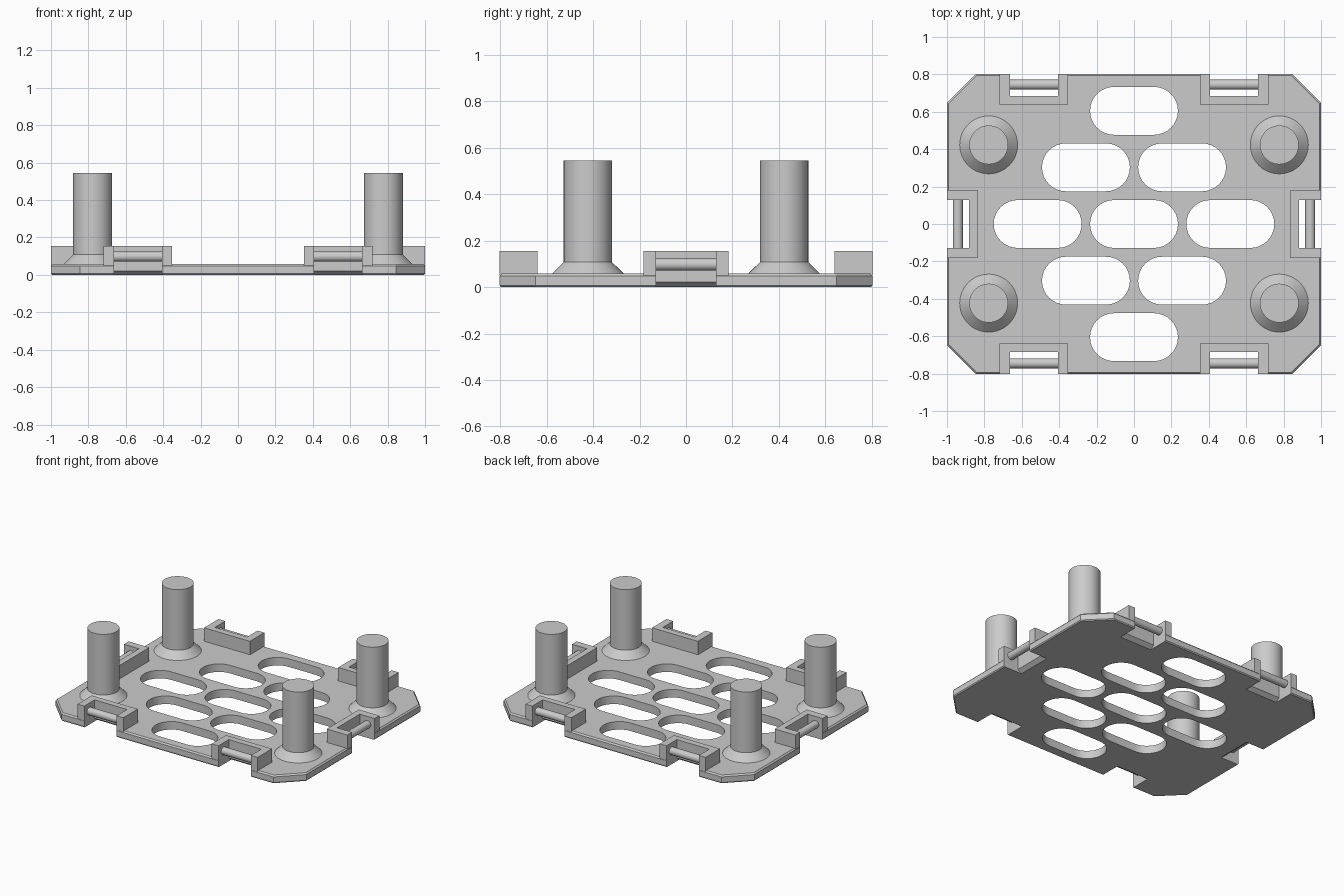
import bpy, bmesh, math
from mathutils import Matrix, Vector

if "Cube" in bpy.data.objects:
    bpy.data.objects.remove(bpy.data.objects["Cube"])

grey = bpy.data.materials.new("plain grey")
grey.diffuse_color = (0.6, 0.6, 0.6, 1)
grey.use_nodes = True
grey.node_tree.nodes["Principled BSDF"].inputs["Base Color"].default_value = grey.diffuse_color


def loft(name, rings, matrix=Matrix()):
    """Closed solid through rings of equal point count."""
    bm = bmesh.new()
    rows = [[bm.verts.new(matrix @ Vector(p)) for p in ring] for ring in rings]
    n = len(rows[0])
    for a, b in zip(rows, rows[1:]):
        for i in range(n):
            bm.faces.new((a[i], a[(i + 1) % n], b[(i + 1) % n], b[i]))
    bm.faces.new(rows[0][::-1])
    bm.faces.new(rows[-1])
    bmesh.ops.recalc_face_normals(bm, faces=bm.faces)
    mesh = bpy.data.meshes.new(name)
    bm.to_mesh(mesh)
    bm.free()
    mesh.materials.append(grey)
    obj = bpy.data.objects.new(name, mesh)
    bpy.context.collection.objects.link(obj)
    return obj


def select(obj):
    bpy.ops.object.select_all(action='DESELECT')
    obj.select_set(True)
    bpy.context.view_layer.objects.active = obj


def smooth(obj):
    select(obj)
    bpy.ops.object.shade_smooth_by_angle(angle=math.radians(30))


def circle(r, z, n=48):
    return [(r * math.cos(2 * math.pi * i / n), r * math.sin(2 * math.pi * i / n), z)
            for i in range(n)]


def octagon(inset, z):
    x, y, c = 1 - inset, 0.803 - inset, 0.155 - 0.586 * inset
    return [(x, y - c, z), (x - c, y, z), (c - x, y, z), (-x, y - c, z),
            (-x, c - y, z), (c - x, -y, z), (x - c, -y, z), (x, c - y, z)]


def stadium(z, half=0.107, r=0.128, n=16):
    pts = []
    for side, start in ((1, -math.pi / 2), (-1, math.pi / 2)):
        for i in range(n + 1):
            a = start + math.pi * i / n
            pts.append((side * half + r * math.cos(a), r * math.sin(a), z))
    return pts


# Base plate with cut corners and fine edge chamfers
plate = loft("base_plate", [octagon(0.006, 0), octagon(0, 0.007),
                            octagon(0, 0.048), octagon(0.009, 0.058)])
cutters = []

# Oblong holes in a diamond pattern
holes = [(0, 0), (-0.515, 0), (0.515, 0), (0, 0.605), (0, -0.605)]
holes += [(sx * 0.257, sy * 0.303) for sx in (-1, 1) for sy in (-1, 1)]
for x, y in holes:
    cutters.append(loft("hole_cutter", [stadium(-0.1), stadium(0.2)],
                        Matrix.Translation((x, y, 0))))

# Strap clips: local y points inward from the plate edge
clips = [(-0.535, -0.803, 0), (0.535, -0.803, 0), (1, 0, 90),
         (0.535, 0.803, 180), (-0.535, 0.803, 180), (-1, 0, 270)]
outer, inner, depth, wall = 0.183, 0.129, 0.164, 0.119
for x, y, angle in clips:
    place = Matrix.Translation((x, y, 0)) @ Matrix.Rotation(math.radians(angle), 4, 'Z')
    # Notch through the plate, flared at its lower inner edge
    notch = [(-0.05, -0.022), (wall + 0.06, -0.022), (wall, 0.022), (wall, 0.3), (-0.05, 0.3)]
    cutters.append(loft("notch_cutter", [[(u, d, z) for d, z in notch]
                                         for u in (-inner, inner)], place))
    # U-shaped raised bracket
    plan = [(-outer, 0), (-inner, 0), (-inner, wall), (inner, wall), (inner, 0),
            (outer, 0), (outer, depth), (-outer, depth)]
    loft("clip_bracket", [[(u, d, z) for u, d in plan] for z in (0.05, 0.155)], place)
    # Round bar across the notch
    bar = circle(0.027, 0, 24)
    smooth(loft("clip_bar", [[(u, 0.058 + a, 0.098 + b) for a, b, _ in bar]
                             for u in (-inner - 0.01, inner + 0.01)], place))

# Cut holes and notches
for cutter in cutters:
    mod = plate.modifiers.new("cut", 'BOOLEAN')
    mod.operation = 'DIFFERENCE'
    mod.solver = 'EXACT'
    mod.object = cutter
    select(plate)
    bpy.ops.object.modifier_apply(modifier=mod.name)
    bpy.data.objects.remove(cutter)
smooth(plate)

# Standoff posts with conical feet
for x in (-0.777, 0.777):
    for y in (-0.423, 0.423):
        smooth(loft("post", [circle(0.155, 0.055), circle(0.155, 0.058),
                             circle(0.104, 0.108), circle(0.104, 0.545)],
                    Matrix.Translation((x, y, 0))))
